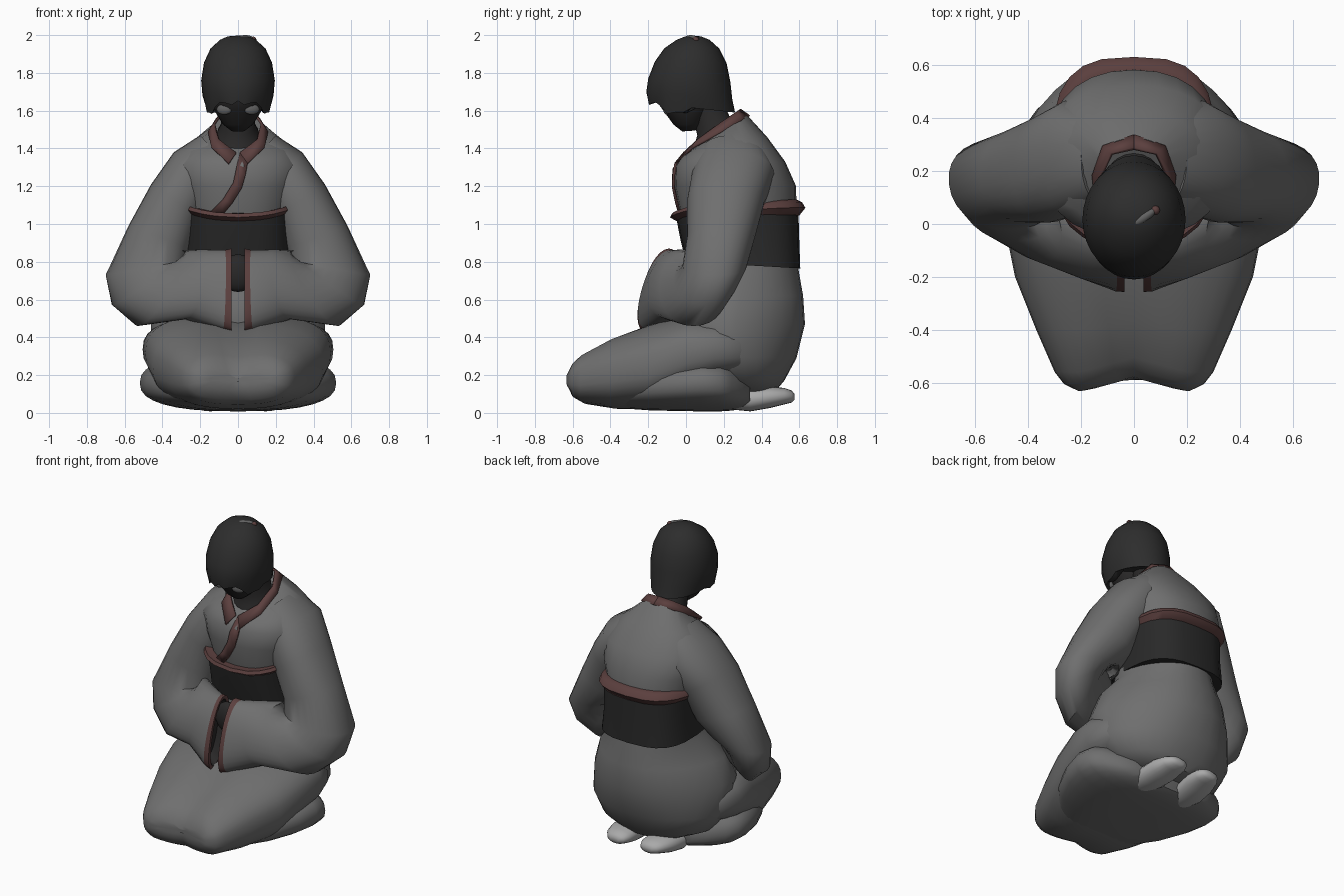
import bpy, bmesh, math
from mathutils import Vector

if "Cube" in bpy.data.objects:
    bpy.data.objects.remove(bpy.data.objects["Cube"])


def material(name, rgb):
    m = bpy.data.materials.new(name)
    m.diffuse_color = (*rgb, 1)
    m.use_nodes = True
    m.node_tree.nodes["Principled BSDF"].inputs["Base Color"].default_value = m.diffuse_color
    return m


ROBE = material("grey robe", (0.158, 0.158, 0.158))
TRIM = material("dull red trim", (0.105, 0.05, 0.048))
SASH = material("black sash", (0.022, 0.022, 0.022))
HAIR = material("black hair", (0.026, 0.026, 0.026))
SKIN = material("dark skin", (0.022, 0.021, 0.021))
SOCK = material("pale sock", (0.40, 0.40, 0.40))
EYE = material("eye grey", (0.12, 0.12, 0.12))


def finish(name, bm, mats, mirror=False, angle=50):
    bmesh.ops.recalc_face_normals(bm, faces=bm.faces)
    me = bpy.data.meshes.new(name)
    bm.to_mesh(me)
    bm.free()
    for m in mats:
        me.materials.append(m)
    me.shade_smooth()
    me.set_sharp_from_angle(angle=math.radians(angle))
    ob = bpy.data.objects.new(name, me)
    bpy.context.collection.objects.link(ob)
    if mirror:
        ob.modifiers.new("mirror", "MIRROR").use_mirror_merge = False
    return ob


def spow(v, e):
    return math.copysign(abs(v) ** (2 / e), v)


def loft(name, rings, mats, e=2.0, n=28, bands=None, mirror=False, edit=None, angle=50):
    """Skin superellipse rings (centre, axis A, axis B); bands = material per segment."""
    bm = bmesh.new()
    loops = []
    for c, a, b in rings:
        c, a, b = Vector(c), Vector(a), Vector(b)
        ts = [2 * math.pi * i / n for i in range(n)]
        loops.append([bm.verts.new(c + a * spow(math.cos(t), e) + b * spow(math.sin(t), e)) for t in ts])
    for k, (p, q) in enumerate(zip(loops, loops[1:])):
        for i in range(n):
            j = (i + 1) % n
            f = bm.faces.new((p[i], p[j], q[j], q[i]))
            f.material_index = bands[k] if bands else 0
    bm.faces.new(loops[0])
    bm.faces.new(loops[-1]).material_index = bands[-1] if bands else 0
    if edit:
        for v in bm.verts:
            edit(v.co)
    return finish(name, bm, mats, mirror, angle)


def zsec(zf, zb, yf, yb, rx):
    """Level ring, tilted from front height zf to back height zb."""
    return (0, (yf + yb) / 2, (zf + zb) / 2), (rx, 0, 0), (0, (yb - yf) / 2, (zb - zf) / 2)


def ysec(y, z0, z1, rx, x=0):
    """Upright ring across the legs."""
    return (x, y, (z0 + z1) / 2), (rx, 0, 0), (0, 0, (z1 - z0) / 2)


def ball(name, loc, scale, mat, mirror=False, rz=0.0):
    bm = bmesh.new()
    bmesh.ops.create_uvsphere(bm, u_segments=16, v_segments=10, radius=1)
    bmesh.ops.scale(bm, vec=scale, verts=bm.verts)
    for v in bm.verts:
        x, y, z = v.co
        v.co = (x * math.cos(rz) - y * math.sin(rz) + loc[0],
                x * math.sin(rz) + y * math.cos(rz) + loc[1], z + loc[2])
    return finish(name, bm, [mat], mirror)


def strip(name, pairs, mat, thick=0.014, mirror=False):
    """Cloth band between two edges."""
    bm = bmesh.new()
    vs = [(bm.verts.new(p), bm.verts.new(q)) for p, q in pairs]
    for (a, b), (c, d) in zip(vs, vs[1:]):
        bm.faces.new((a, b, d, c))
    ob = finish(name, bm, [mat], mirror)
    s = ob.modifiers.new("thickness", "SOLIDIFY")
    s.thickness, s.offset = thick, 0
    return ob


# Robe body: hips, waist, chest and sloping shoulders
HIPS = [(.11, .11, .24, .47, .24), (.17, .17, .12, .52, .40), (.30, .29, .0, .585, .48),
        (.47, .47, -.1, .63, .47), (.62, .62, -.05, .62, .42), (.75, .75, .0, .597, .31)]
CHEST = [(.92, .92, .0, .58, .275), (1.05, 1.05, -.03, .585, .285), (1.2, 1.2, -.06, .583, .33),
         (1.31, 1.33, -.055, .525, .35), (1.36, 1.46, -.02, .43, .27), (1.40, 1.575, .04, .325, .145)]


def narrow_seat(co):
    if co.z < .76 and co.y > .2:
        co.x *= 1 - .7 * (co.y - .2)


loft("robe_body", [zsec(*s) for s in HIPS + CHEST], [ROBE], e=2.3, edit=narrow_seat)


# Folded legs under the robe, with a dip between the knees
def cleft(co):
    if co.y < -.3:
        co.y += .055 * max(0, 1 - abs(co.x) / .2) * min(1, (-.3 - co.y) / .2)
    if co.z > .2:
        co.z -= .025 * math.exp(-(co.x / .09) ** 2)


loft("thighs", [ysec(-.636, .165, .185, .05), ysec(-.636, .15, .20, .15), ysec(-.632, .12, .23, .21),
                ysec(-.605, .07, .28, .265), ysec(-.56, .045, .32, .30), ysec(-.4, .022, .40, .37),
                ysec(-.2, .02, .47, .45), ysec(0, .10, .53, .49), ysec(.15, .15, .52, .505),
                ysec(.28, .18, .48, .46), ysec(.4, .2, .42, .34)], [ROBE], e=2.6, n=36, edit=cleft)
loft("calves", [ysec(-.35, .025, .2, .3), ysec(-.2, .014, .26, .42), ysec(-.05, .01, .29, .49),
                ysec(.08, .008, .31, .52), ysec(.18, .008, .30, .51), ysec(.24, .012, .27, .46),
                ysec(.30, .02, .22, .36), ysec(.34, .04, .18, .28)], [ROBE], e=2.5, n=32)

# Feet tucked behind
loft("foot", [ysec(.22, .02, .12, .07, .15), ysec(.34, .008, .135, .095, .145), ysec(.44, .025, .14, .10, .135),
              ysec(.52, .045, .132, .085, .125), ysec(.56, .055, .118, .06, .12), ysec(.575, .07, .10, .03, .12)],
     [SOCK], e=2.2, n=20, mirror=True)

# Sleeves with red cuffs and a dark opening
SLEEVE = [((.12, .25, 1.38), (0, .17, 0), (.08, 0, .09)),
          ((.24, .25, 1.25), (0, .22, 0), (.10, 0, .13)),
          ((.325, .21, 1.12), (0, .205, 0), (.135, 0, .09)),
          ((.415, .185, .93), (0, .18, 0), (.165, 0, .06)),
          ((.49, .15, .77), (.02, .17, 0), (.21, 0, -.04)),
          ((.475, .105, .71), (.03, .17, 0), (.19, 0, -.14)),
          ((.41, .04, .66), (.06, .18, 0), (.12, 0, -.20)),
          ((.24, -.05, .68), (.06, .155, 0), (.04, -.03, -.185)),
          ((.075, -.14, .652), (.01, .095, 0), (.005, -.06, -.21)),
          ((.035, -.15, .65), (0, .085, 0), (0, -.06, -.22)),
          ((.035, -.15, .65), (0, .065, 0), (0, -.05, -.20)),
          ((.10, -.13, .65), (0, .06, 0), (0, -.04, -.17))]
loft("sleeve", SLEEVE, [ROBE, TRIM, SKIN], e=2.2, bands=[0] * 8 + [1, 1, 2], mirror=True)
ball("hands", (0, -.10, .74), (.09, .05, .10), SKIN)

# Sash and its flared red upper edge
loft("sash", [zsec(.80, .765, .0, .605, .295), zsec(.92, .9, -.03, .60, .285),
              zsec(1.05, 1.07, -.055, .595, .29)], [SASH], e=2.9, n=24)


def lift_sides(co):
    co.z += .10 * co.x ** 2 / .09 * (.4 if co.y < .2 else .1)


loft("sash_edge", [zsec(1.015, 1.045, -.05, .60, .285), zsec(1.035, 1.085, -.085, .632, .31),
                   zsec(1.055, 1.115, -.075, .615, .30), zsec(1.05, 1.13, -.04, .585, .28)],
     [TRIM], e=2.9, n=24, edit=lift_sides)

# Collar around the neck
COLLAR = [((0, .285, 1.605), (0, .335, 1.57)), ((.085, .265, 1.59), (.115, .295, 1.55)),
          ((.125, .18, 1.53), (.155, .185, 1.485)), ((.10, .065, 1.445), (.14, .035, 1.405)),
          ((.01, -.01, 1.375), (.05, -.055, 1.32))]
strip("collar", COLLAR, TRIM, mirror=True)


def on_chest(x, z):
    """Point just in front of the chest surface."""
    for s, t in zip(CHEST, CHEST[1:]):
        if s[0] <= z <= t[0]:
            k = (z - s[0]) / (t[0] - s[0])
            yf, yb, rx = [s[i] + k * (t[i] - s[i]) for i in (2, 3, 4)]
            y = (yf + yb) / 2 - (yb - yf) / 2 * (1 - abs(x / rx) ** 2.3) ** (1 / 2.3)
            return (x, y - .009, z)


# Overlapping lapel running down to the sash
strip("lapel", [COLLAR[-1]] + [(on_chest(*p), on_chest(*q)) for p, q in [
    ((-.01, 1.29), (.04, 1.26)), ((-.025, 1.22), (.02, 1.19)),
    ((-.08, 1.13), (-.03, 1.11)), ((-.15, 1.06), (-.08, 1.05))]], TRIM)

# Neck and bowed face
loft("neck", [zsec(1.36, 1.52, .025, .28, .12), zsec(1.42, 1.55, .045, .26, .11),
              zsec(1.47, 1.57, .06, .23, .092), zsec(1.62, 1.64, .02, .2, .085)], [SKIN], n=20)
loft("face", [zsec(1.49, 1.495, -.02, .05, .035), zsec(1.525, 1.53, -.065, .09, .08),
              zsec(1.60, 1.60, -.12, .12, .125), zsec(1.65, 1.65, -.155, .14, .14),
              zsec(1.75, 1.75, -.165, .15, .145)], [SKIN], n=20)
ball("eye", (.073, -.102, 1.607), (.042, .016, .028), EYE, True, .25)


# Bobbed hair with a ragged fringe and longer side locks
def fringe(co):
    if co.z < 1.66 and co.y < .02:
        co.z += .012 * math.cos(co.x * 75) - .04 * (abs(co.x) > .12)


loft("hair", [zsec(1.66, 1.60, -.15, .23, .14), zsec(1.64, 1.59, -.20, .26, .168),
              zsec(1.70, 1.66, -.21, .245, .188), zsec(1.77, 1.75, -.20, .235, .195),
              zsec(1.86, 1.85, -.165, .215, .18), zsec(1.93, 1.93, -.115, .175, .145),
              zsec(1.975, 1.975, -.05, .125, .095), zsec(1.993, 1.993, -.005, .08, .055),
              zsec(1.997, 1.997, .025, .045, .01)], [HAIR], n=32, edit=fringe)

# Hairpin on the crown with a red tip
ball("hairpin", (.038, .025, 1.983), (.052, .018, .017), EYE, rz=.6)
ball("hairpin_tip", (.08, .052, 1.974), (.018, .018, .018), TRIM)
